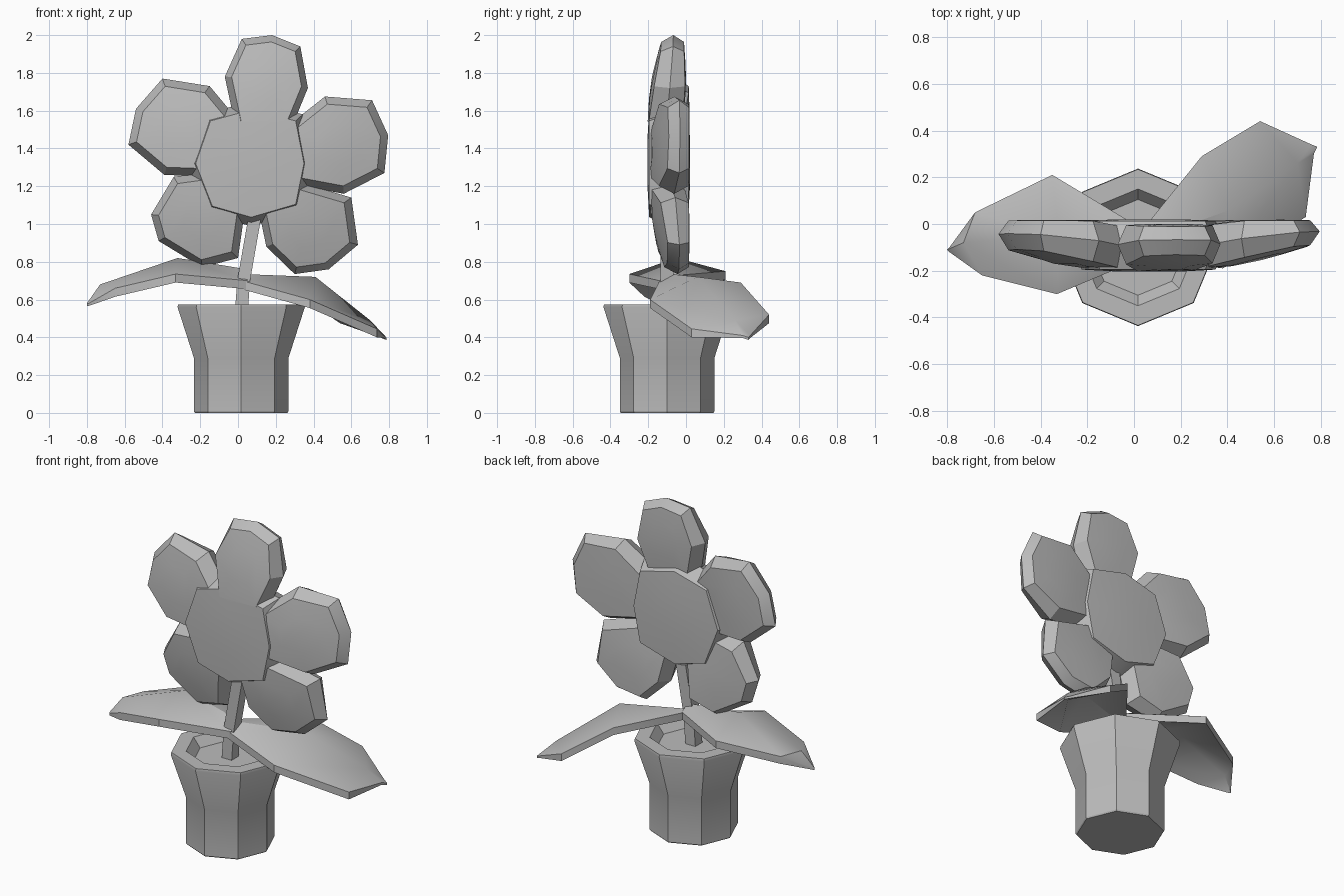
import bpy, bmesh, math
from mathutils import Vector

if "Cube" in bpy.data.objects:
    bpy.data.objects.remove(bpy.data.objects["Cube"])

grey = bpy.data.materials.new("plain grey")
grey.diffuse_color = (0.5, 0.5, 0.5, 1)
grey.use_nodes = True
grey.node_tree.nodes["Principled BSDF"].inputs["Base Color"].default_value = grey.diffuse_color


def finish(name, bm, angle=30):
    """Turn a bmesh into a named object, smooth except at sharp edges."""
    bmesh.ops.remove_doubles(bm, verts=bm.verts, dist=0.0005)
    bmesh.ops.recalc_face_normals(bm, faces=bm.faces)
    me = bpy.data.meshes.new(name)
    bm.to_mesh(me)
    bm.free()
    me.materials.append(grey)
    me.shade_smooth()
    me.set_sharp_from_angle(angle=math.radians(angle))
    ob = bpy.data.objects.new(name, me)
    bpy.context.collection.objects.link(ob)
    return ob


def loft(name, rings):
    """Skin a stack of closed rings and cap both ends."""
    bm = bmesh.new()
    vs = [[bm.verts.new(p) for p in r] for r in rings]
    n = len(rings[0])
    for a, b in zip(vs, vs[1:]):
        for i in range(n):
            j = (i + 1) % n
            bm.faces.new((a[i], a[j], b[j], b[i]))
    bm.faces.new(vs[0])
    bm.faces.new(vs[-1])
    return finish(name, bm)


# Pot: octagonal, flared above the waist, shallow hollow with soil
def octagon(r, z):
    return [(0.017 + r * math.cos(i * math.pi / 4),
             -0.1 + r * math.sin(i * math.pi / 4), z) for i in range(8)]


loft("pot", [octagon(r, z) for r, z in
             [(0.245, 0), (0.25, 0.008), (0.25, 0.29), (0.337, 0.56), (0.334, 0.575),
              (0.25, 0.575), (0.205, 0.52)]])


# Stem: leaning square bar
def square(x, y, z, h=0.034):
    return [(x + a * h, y + b * h, z) for a, b in
            ((-1, -1), (1, -1), (1, 1), (-1, 1))]


loft("stem", [square(0.015, -0.1, 0.5), square(0.03, -0.1, 0.7),
              square(0.1, -0.1, 1.1)])

# Petals: domed pads with a bevelled rim, leaning back away from the middle
HUB = Vector((0.07, 1.33))


def petal(name, outline, lean=0.14):
    pts = [Vector(p) for p in outline]
    mid = sum(pts, Vector((0, 0))) / len(pts)

    def ring(scale, side):
        out = []
        for p in pts:
            q = mid + (p - mid) * scale
            r = (q - HUB).length
            half = min(0.09, 0.092 - 0.13 * (r - 0.4))
            out.append((q.x, -0.135 + lean * r + side * half, q.y))
        return out
    loft(name, [ring(0.4, -1.05), ring(0.84, -1), ring(1, 0),
                ring(0.84, 1), ring(0.4, 1.05)])


petal("top_petal", [(-0.01, 1.5), (-0.07, 1.78), (0.02, 1.98), (0.18, 2.0),
                    (0.33, 1.94), (0.37, 1.72), (0.28, 1.5)], 0.1)
petal("upper_left_petal", [(0.0, 1.55), (-0.15, 1.73), (-0.4, 1.77), (-0.54, 1.61),
                           (-0.58, 1.42), (-0.39, 1.26), (-0.12, 1.25)])
petal("upper_right_petal", [(0.24, 1.5), (0.46, 1.675), (0.71, 1.655), (0.795, 1.47),
                            (0.775, 1.27), (0.56, 1.16), (0.24, 1.22)])
petal("lower_left_petal", [(-0.12, 1.28), (-0.34, 1.25), (-0.46, 1.05), (-0.42, 0.91),
                           (-0.19, 0.77), (0.0, 0.82), (0.04, 1.1)])
petal("lower_right_petal", [(0.1, 1.12), (0.15, 0.88), (0.3, 0.735), (0.48, 0.76),
                            (0.635, 0.89), (0.6, 1.14), (0.26, 1.24)])

# Flower centre: flat-faced octagonal disc whose rim sinks into the petals
disc = [(-0.15, 1.55), (0.07, 1.61), (0.31, 1.55), (0.355, 1.32),
        (0.31, 1.1), (0.07, 1.03), (-0.14, 1.09), (-0.23, 1.32)]


def disc_ring(scale, y):
    return [(HUB.x + (x - HUB.x) * scale, y, HUB.y + (z - HUB.y) * scale)
            for x, z in disc]


loft("flower_centre", [disc_ring(0.5, -0.203), disc_ring(0.98, -0.195),
                       disc_ring(1.14, -0.09), disc_ring(0.98, 0.012),
                       disc_ring(0.5, 0.02)])


# Leaves: arched blades of front edge, ridge and back edge, given thickness
def leaf(name, stations, thick=0.045):
    bm = bmesh.new()
    down = Vector((0, 0, -thick))
    top = [[bm.verts.new(p) for p in s] for s in stations]
    low = [[bm.verts.new(Vector(p) + down * (0.3 if s is stations[-1] else 1))
            for p in s] for s in stations]
    for a, b in zip(top, top[1:]):
        for i in (0, 1):
            bm.faces.new((a[i], a[i + 1], b[i + 1], b[i]))
    for a, b in zip(low, low[1:]):
        for i in (0, 1):
            bm.faces.new((a[i], b[i], b[i + 1], a[i + 1]))
    for k in range(len(top) - 1):
        for i in (0, 2):
            bm.faces.new((top[k][i], top[k + 1][i], low[k + 1][i], low[k][i]))
    for k in (0, -1):
        for i in (0, 1):
            bm.faces.new((top[k][i], top[k][i + 1], low[k][i + 1], low[k][i]))
    return finish(name, bm, 35)


leaf("right_leaf", [
    [(0.02, -0.14, 0.70), (0.02, -0.08, 0.735), (0.04, -0.02, 0.73)],
    [(0.38, -0.19, 0.60), (0.41, 0.06, 0.72), (0.29, 0.29, 0.69)],
    [(0.735, 0.03, 0.445), (0.70, 0.26, 0.49), (0.54, 0.44, 0.52)],
    [(0.77, 0.30, 0.41), (0.785, 0.33, 0.40), (0.76, 0.34, 0.41)]])
leaf("left_leaf", [
    [(0.05, -0.14, 0.70), (0.05, -0.09, 0.76), (0.05, -0.03, 0.73)],
    [(-0.33, -0.30, 0.735), (-0.32, -0.05, 0.82), (-0.35, 0.21, 0.75)],
    [(-0.65, -0.22, 0.66), (-0.73, -0.08, 0.68), (-0.68, 0.05, 0.68)],
    [(-0.79, -0.12, 0.58), (-0.80, -0.11, 0.58), (-0.79, -0.10, 0.585)]])
